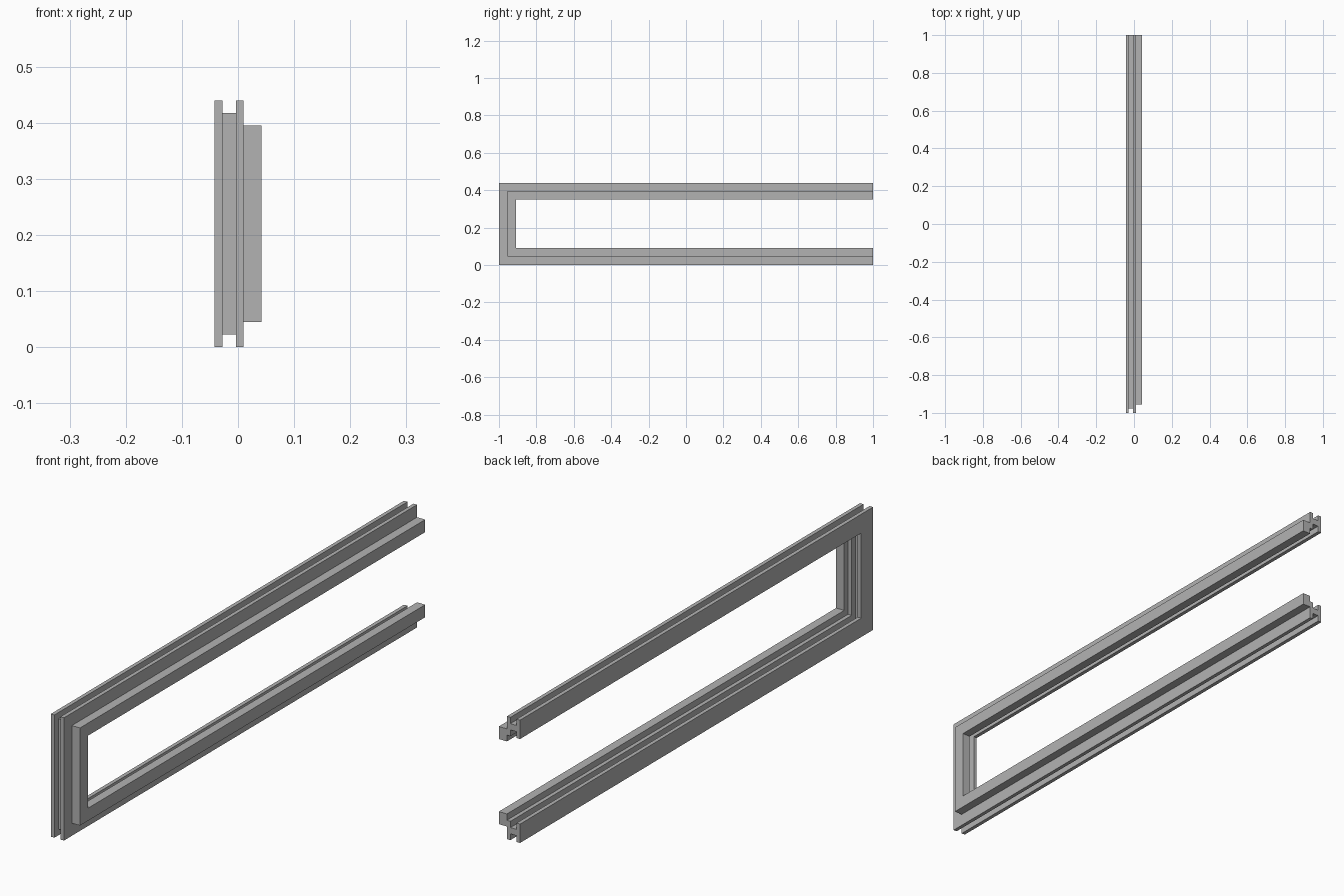
import bpy
import bmesh

if "Cube" in bpy.data.objects:
    bpy.data.objects.remove(bpy.data.objects["Cube"], do_unlink=True)

HEIGHT = 0.44
STEP = 0.0225  # spacing of the profile's steps

# Plain grey finish
grey = bpy.data.materials.new("light grey")
grey.use_nodes = True
colour = (0.45, 0.45, 0.45, 1)
grey.diffuse_color = colour
grey.node_tree.nodes["Principled BSDF"].inputs["Base Color"].default_value = colour

# Cross-section: x position and number of steps in from the outer edge
back, back_in, mid, mid_out, lip = -0.042, -0.028, -0.004, 0.010, 0.042
profile = [
    (back, 0), (back_in, 0), (back_in, 1), (mid, 1), (mid, 0), (mid_out, 0),
    (mid_out, 2), (lip, 2), (lip, 4), (mid_out, 4), (mid_out, 3), (mid, 3),
    (mid, 2), (back_in, 2), (back_in, 3), (back, 3),
]


def station(end, top):
    """One ring of the sweep: an open arm end or a mitred corner."""
    ring = []
    for x, steps in profile:
        d = steps * STEP
        y = 1 if end else -1 + d
        z = HEIGHT - d if top else d
        ring.append(bm.verts.new((x, y, z)))
    return ring


# Sweep the section along the lower arm, the upright and the upper arm
bm = bmesh.new()
rings = [station(True, False), station(False, False),
         station(False, True), station(True, True)]
count = len(profile)
for a, b in zip(rings, rings[1:]):
    for i in range(count):
        j = (i + 1) % count
        bm.faces.new((a[i], a[j], b[j], b[i]))

# Close the two cut ends
bm.faces.new(rings[0])
bm.faces.new(rings[-1])
bmesh.ops.recalc_face_normals(bm, faces=bm.faces)

mesh = bpy.data.meshes.new("channel_frame")
bm.to_mesh(mesh)
bm.free()
mesh.materials.append(grey)
frame = bpy.data.objects.new("channel_frame", mesh)
bpy.context.collection.objects.link(frame)
